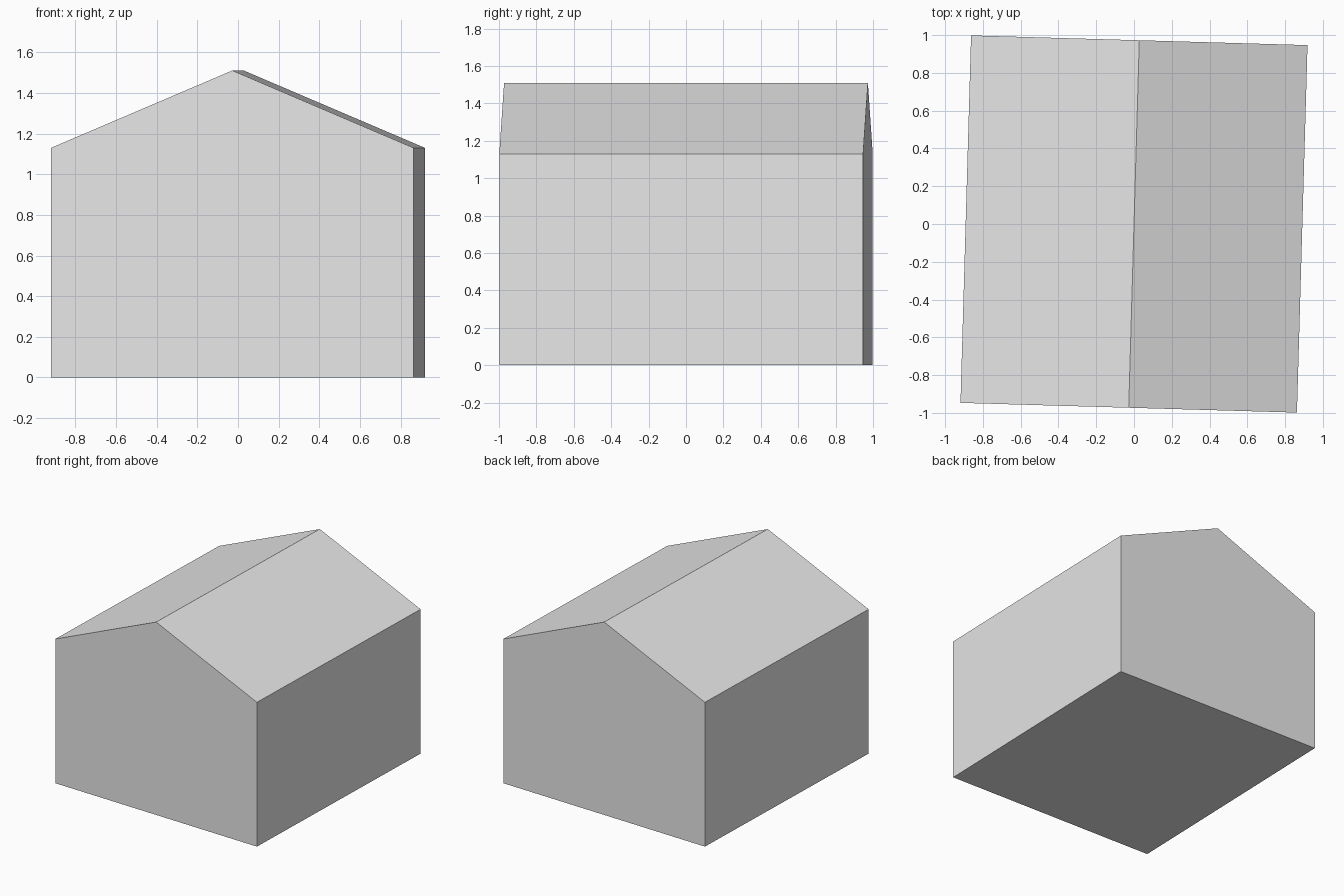
import bpy
import bmesh
from math import radians
from mathutils import Matrix, Vector

default_cube = bpy.data.objects.get("Cube")
if default_cube:
    bpy.data.objects.remove(default_cube, do_unlink=True)

HALF_WIDTH, HALF_LENGTH = 0.891, 0.973
EAVES, RIDGE = 1.13, 1.51
TURN = radians(-1.65)

# Plain grey finish
grey = bpy.data.materials.new("plain_grey")
grey.use_nodes = True
colour = (0.8, 0.8, 0.8, 1)
grey.diffuse_color = colour
grey.node_tree.nodes["Principled BSDF"].inputs["Base Color"].default_value = colour

# Gable profile, extruded along the ridge and turned slightly about z
profile = [(-HALF_WIDTH, 0), (HALF_WIDTH, 0), (HALF_WIDTH, EAVES),
           (0, RIDGE), (-HALF_WIDTH, EAVES)]
bm = bmesh.new()
front = bm.faces.new([bm.verts.new((x, -HALF_LENGTH, z)) for x, z in profile])
back = bmesh.ops.extrude_face_region(bm, geom=[front], use_keep_orig=True)
back_verts = [v for v in back["geom"] if isinstance(v, bmesh.types.BMVert)]
bmesh.ops.translate(bm, verts=back_verts, vec=Vector((0, 2 * HALF_LENGTH, 0)))
bmesh.ops.recalc_face_normals(bm, faces=bm.faces)
bm.transform(Matrix.Rotation(TURN, 4, "Z"))

# Gabled house body
mesh = bpy.data.meshes.new("gabled_house")
bm.to_mesh(mesh)
bm.free()
mesh.materials.append(grey)
house = bpy.data.objects.new("gabled_house", mesh)
bpy.context.collection.objects.link(house)
